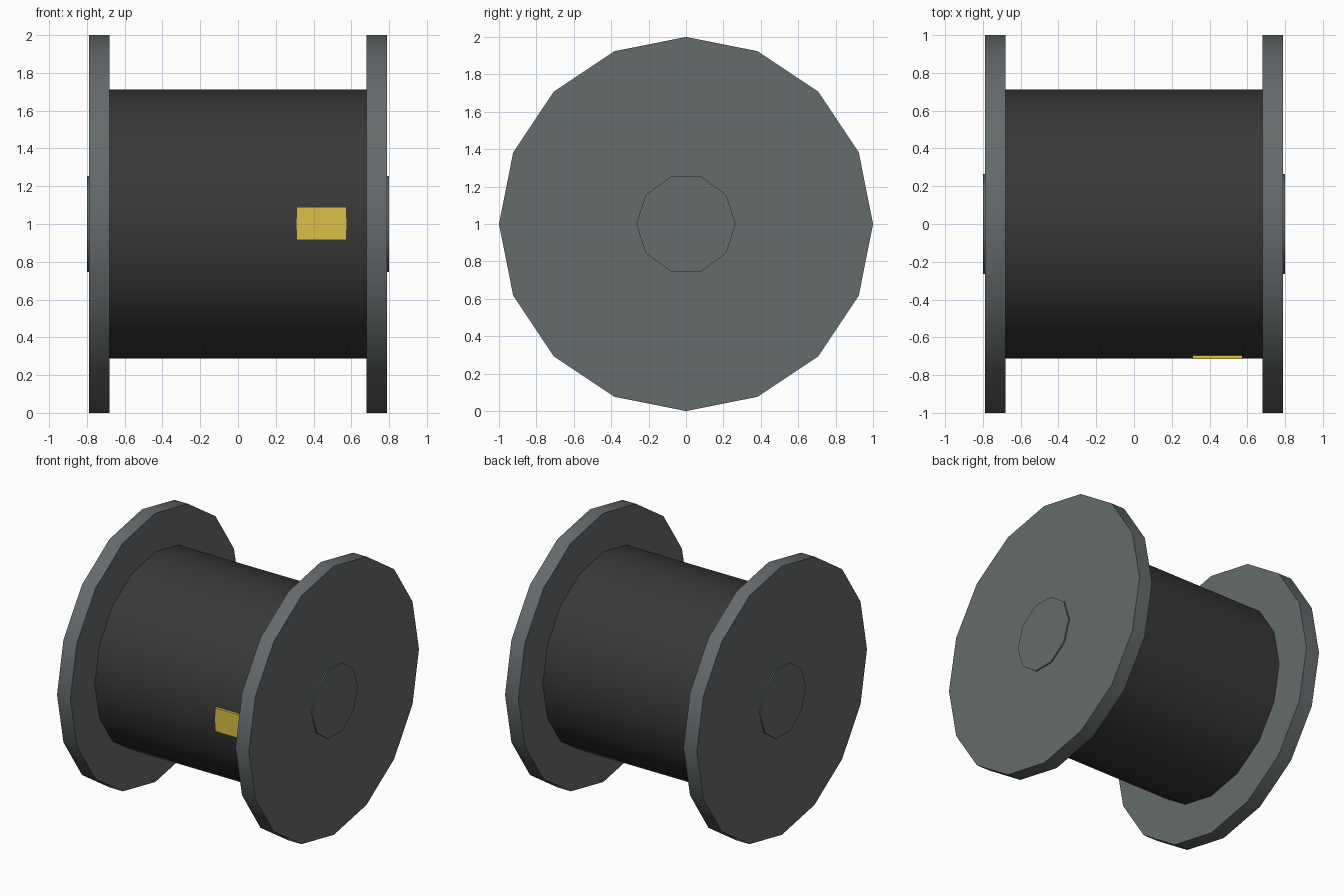
import bpy
import math

if "Cube" in bpy.data.objects:
    bpy.data.objects.remove(bpy.data.objects["Cube"])


def material(name, color):
    m = bpy.data.materials.new(name)
    m.diffuse_color = (*color, 1)
    m.use_nodes = True
    m.node_tree.nodes["Principled BSDF"].inputs["Base Color"].default_value = m.diffuse_color
    return m


def disc(name, sides, radius, x0, x1, mat):
    # Cylinder lying along x, with a vertex pointing to +y and -y
    bpy.ops.mesh.primitive_cylinder_add(vertices=sides, radius=radius, depth=x1 - x0)
    ob = bpy.context.object
    ob.name = name
    # Spin so a vertex lies on the y axis, then tip the axis onto x
    for v in ob.data.vertices:
        x, y, z = v.co
        v.co = (z + (x0 + x1) / 2, y, -x + 1)
    ob.data.materials.append(mat)
    ob.data.update()
    bpy.ops.object.shade_smooth_by_angle(angle=math.radians(40))
    return ob


dark = material("dark_winding", (0.04, 0.04, 0.04))
steel = material("flange_grey", (0.13, 0.145, 0.15))
yellow = material("label_yellow", (0.72, 0.53, 0.06))

# Wound drum
disc("drum", 16, 0.713, -0.68, 0.68, dark)

# End flanges and the small hub caps just proud of them
for side, s in (("left", -1), ("right", 1)):
    disc(f"{side}_flange", 16, 1.0, *sorted((s * 0.68, s * 0.79)), steel)
    disc(f"{side}_hub", 10, 0.266, *sorted((s * 0.74, s * 0.80)), steel)

# Yellow label plate on the front of the drum
bpy.ops.mesh.primitive_cube_add(size=1, location=(0.442, -0.705, 1.002))
label = bpy.context.object
label.name = "label"
label.scale = (0.264, 0.02, 0.175)
bpy.ops.object.transform_apply(location=False, rotation=False, scale=True)
label.data.materials.append(yellow)
